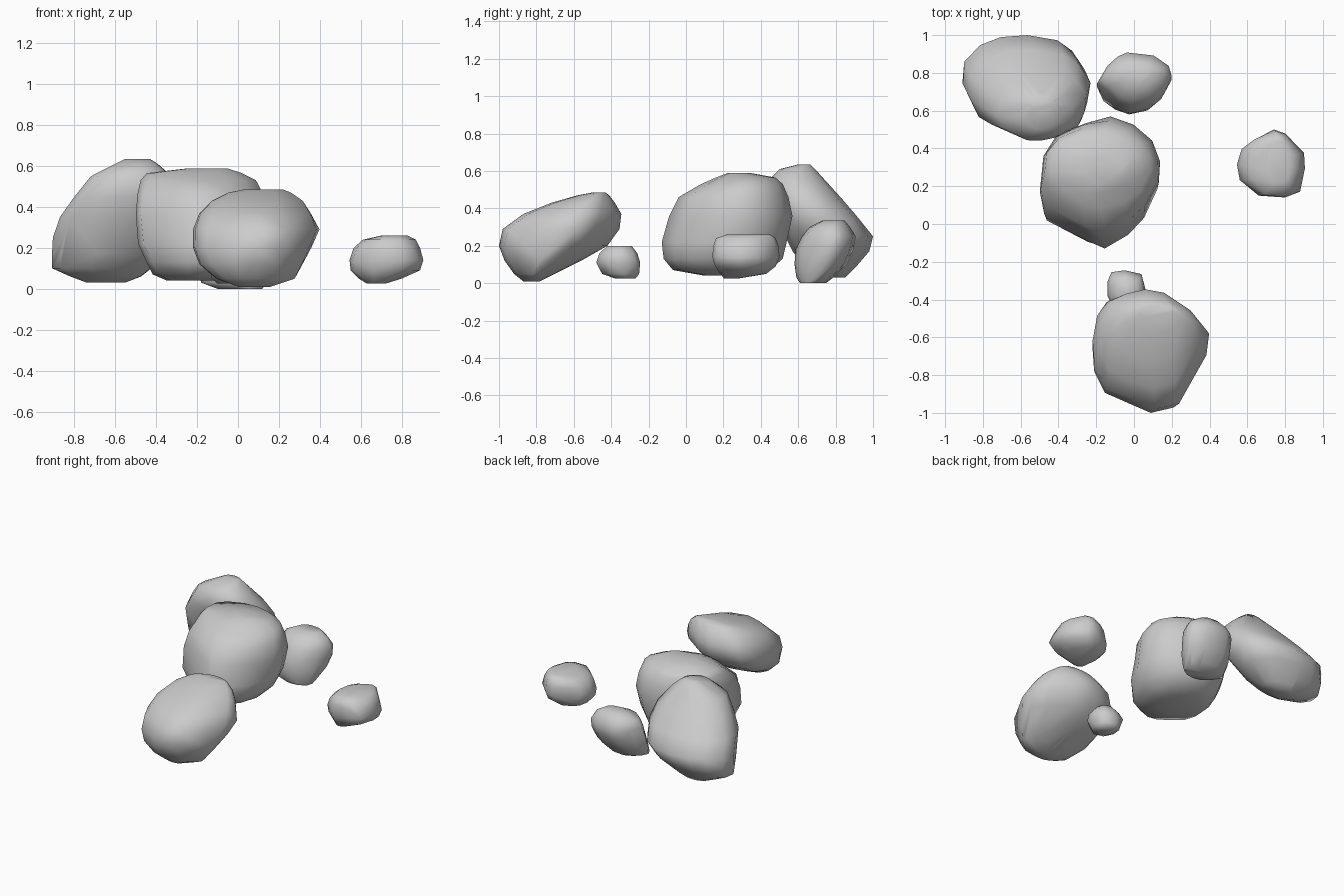
import bpy, bmesh, math


def rock(name, outline, levels, convex=True):
    """Stack the plan outline in z, rounding it towards top and bottom.
    Each level is (z, x0, x1, y0, y1)."""
    xs, ys = [p[0] for p in outline], [p[1] for p in outline]
    ax, ay = min(xs), min(ys)
    w, d = max(xs) - ax, max(ys) - ay
    zlo, zhi = levels[0][0], levels[-1][0]
    bm = bmesh.new()
    rings = []
    for z, x0, x1, y0, y1 in levels:
        k = abs(2 * (z - zlo) / (zhi - zlo) - 1)
        ring = []
        for x, y in outline:
            u, v = 2 * (x - ax) / w - 1, 2 * (y - ay) / d - 1
            r = math.hypot(u, v)
            u, v = u + (u / r - u) * k, v + (v / r - v) * k
            ring.append(bm.verts.new(((x0 + x1 + u * (x1 - x0)) / 2,
                                      (y0 + y1 + v * (y1 - y0)) / 2, z)))
        rings.append(ring)
    n = len(outline)
    if convex:
        res = bmesh.ops.convex_hull(bm, input=bm.verts)
        bmesh.ops.delete(bm, geom=[v for v in bm.verts if not v.link_faces], context='VERTS')
    else:
        for a, b in zip(rings, rings[1:]):
            for i in range(n):
                j = (i + 1) % n
                bm.faces.new((a[i], a[j], b[j], b[i]))
        bm.faces.new(rings[0])
        bm.faces.new(rings[-1])
    bmesh.ops.recalc_face_normals(bm, faces=bm.faces)
    mesh = bpy.data.meshes.new(name)
    bm.to_mesh(mesh)
    bm.free()
    ob = bpy.data.objects.new(name, mesh)
    bpy.context.collection.objects.link(ob)
    bpy.ops.object.select_all(action='DESELECT')
    ob.select_set(True)
    bpy.context.view_layer.objects.active = ob
    bpy.ops.object.shade_smooth_by_angle(angle=math.radians(60))
    return ob


# large slab tilted up towards the back
rock("front_boulder",
     [(.06, -.345), (.17, -.38), (.32, -.49), (.40, -.58), (.38, -.70), (.24, -.97), (.11, -1),
      (0, -.94), (-.15, -.88), (-.21, -.75), (-.22, -.62), (-.20, -.48), (-.15, -.40), (-.05, -.37)],
     [(.01, 0, .16, -.87, -.78), (.05, -.11, .28, -.92, -.70), (.12, -.19, .32, -.97, -.56),
      (.20, -.22, .36, -1, -.42), (.29, -.22, .40, -.98, -.355), (.37, -.19, .36, -.87, -.345),
      (.43, -.13, .32, -.72, -.38), (.47, -.05, .26, -.58, -.41), (.485, .03, .22, -.50, -.43)])

# central block
rock("middle_boulder",
     [(-.12, .575), (0, .53), (.10, .44), (.14, .32), (.13, .20), (.05, .05), (-.03, -.04),
      (-.15, -.13), (-.24, -.07), (-.47, .02), (-.49, .15), (-.47, .35), (-.40, .47), (-.25, .53)],
     [(.04, -.35, -.05, .10, .35), (.07, -.42, .03, -.07, .45), (.13, -.45, .09, -.12, .52),
      (.22, -.49, .13, -.13, .54), (.36, -.50, .14, -.09, .57), (.46, -.495, .13, -.04, .55),
      (.53, -.48, .09, .08, .52), (.565, -.45, .02, .16, .48), (.588, -.25, -.05, .22, .35)],
     convex=False)

# slab leaning forward on the middle boulder
rock("leaning_boulder",
     [(-.55, 1), (-.38, .97), (-.30, .90), (-.23, .78), (-.25, .64), (-.28, .53), (-.40, .46),
      (-.53, .44), (-.65, .445), (-.86, .55), (-.91, .68), (-.91, .83), (-.82, .94), (-.70, .99)],
     [(.03, -.74, -.55, .75, .85), (.06, -.82, -.47, .68, .88), (.10, -.91, -.42, .62, .92),
      (.17, -.91, -.33, .57, .98), (.25, -.905, -.26, .54, 1), (.35, -.87, -.23, .48, .92),
      (.45, -.80, -.25, .45, .835), (.55, -.72, -.32, .44, .74), (.61, -.60, -.39, .50, .69),
      (.635, -.55, -.43, .60, .665)])

# upright rock at the back
rock("back_rock",
     [(-.05, .91), (.10, .89), (.19, .83), (.20, .77), (.15, .68), (.08, .61),
      (-.02, .58), (-.09, .62), (-.15, .69), (-.20, .75), (-.15, .82), (-.10, .88)],
     [(0, -.10, .12, .61, .75), (.03, -.18, .14, .59, .79), (.10, -.195, .18, .58, .86),
      (.18, -.195, .20, .585, .895), (.25, -.18, .20, .62, .91), (.30, -.15, .17, .66, .88),
      (.335, -.07, .11, .73, .85)])

# small rock lying apart on the right
rock("right_rock",
     [(.74, .50), (.80, .48), (.90, .38), (.905, .30), (.88, .18), (.80, .15),
      (.66, .16), (.56, .24), (.545, .32), (.57, .40), (.63, .44)],
     [(.025, .63, .72, .20, .28), (.05, .59, .80, .18, .43), (.09, .55, .89, .15, .48),
      (.14, .545, .905, .14, .50), (.20, .565, .89, .14, .495), (.24, .61, .87, .15, .48),
      (.26, .70, .83, .21, .45)])

# pebble tucked under the front boulder
rock("small_pebble",
     [(-.14, -.38), (-.14, -.30), (-.12, -.25), (-.05, -.24), (.04, -.26), (.06, -.34),
      (.05, -.42), (-.02, -.48), (-.10, -.46)],
     [(.025, -.10, .02, -.38, -.27), (.05, -.13, .04, -.45, -.25), (.11, -.14, .06, -.48, -.245),
      (.16, -.13, .055, -.465, -.26), (.20, -.09, .02, -.42, -.29)])
